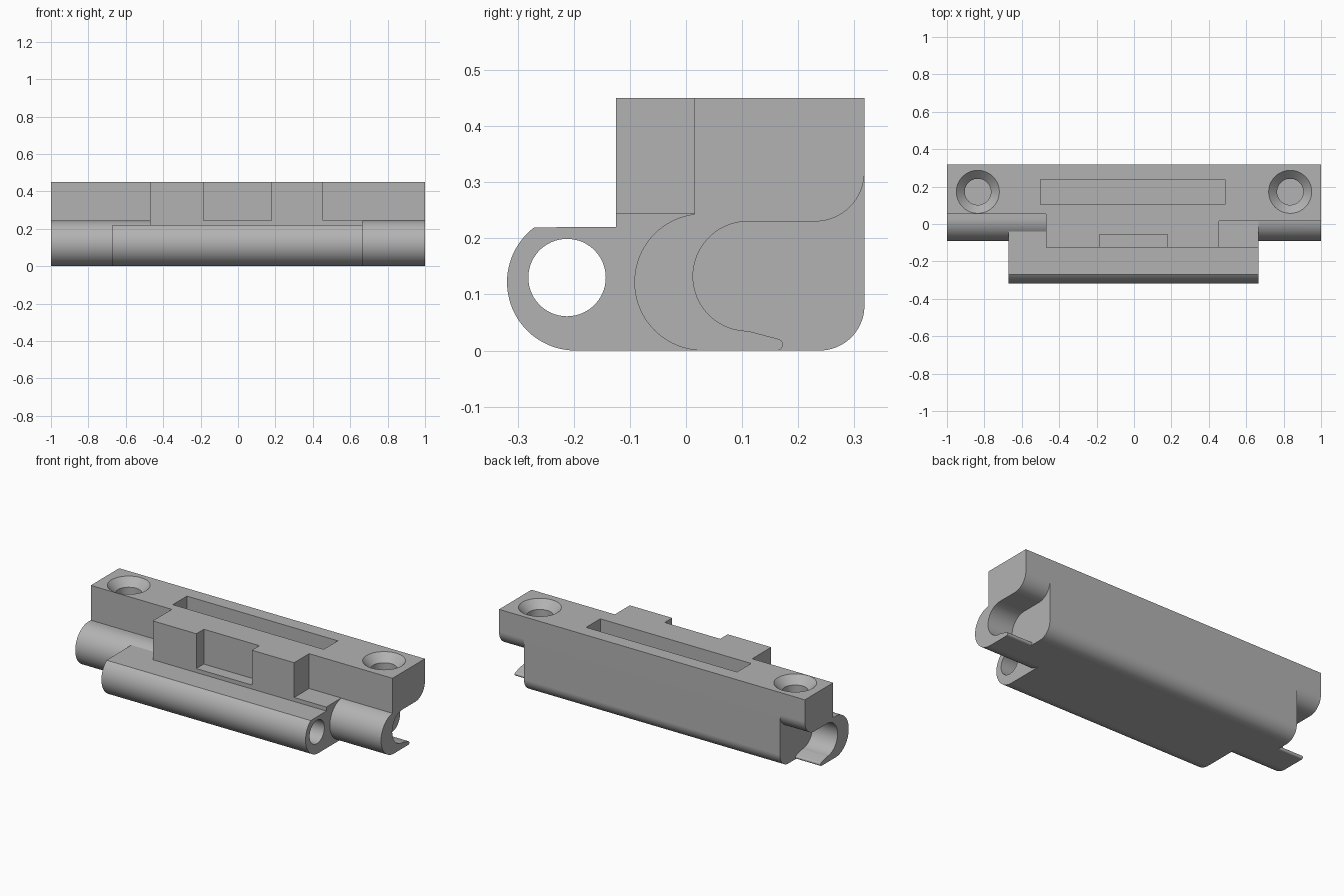
import bpy, bmesh
from math import cos, sin, radians
from mathutils import Matrix

cube = bpy.data.objects.get("Cube")
if cube:
    bpy.data.objects.remove(cube, do_unlink=True)

grey = bpy.data.materials.new("plain grey")
grey.use_nodes = True
grey.diffuse_color = (0.45, 0.45, 0.45, 1)
grey.node_tree.nodes["Principled BSDF"].inputs["Base Color"].default_value = grey.diffuse_color


def arc(cy, cz, r, start, end, steps=24):
    """Points on an arc in the y-z plane."""
    angles = [radians(start + (end - start) * i / steps) for i in range(steps + 1)]
    return [(cy + r * cos(a), cz + r * sin(a)) for a in angles]


def finish(name, bm):
    bmesh.ops.recalc_face_normals(bm, faces=bm.faces)
    mesh = bpy.data.meshes.new(name)
    bm.to_mesh(mesh)
    bm.free()
    mesh.materials.append(grey)
    obj = bpy.data.objects.new(name, mesh)
    bpy.context.collection.objects.link(obj)
    return obj


def prism(name, x0, x1, profile):
    """Extrude a y-z profile along x."""
    bm = bmesh.new()
    face = bm.faces.new([bm.verts.new((x0, y, z)) for y, z in profile])
    grown = bmesh.ops.extrude_face_region(bm, geom=[face])["geom"]
    verts = [v for v in grown if isinstance(v, bmesh.types.BMVert)]
    bmesh.ops.translate(bm, verts=verts, vec=(x1 - x0, 0, 0))
    return finish(name, bm)


def box(name, x0, x1, y0, y1, z0, z1):
    return prism(name, x0, x1, [(y0, z0), (y1, z0), (y1, z1), (y0, z1)])


def cone(name, x, y, z0, z1, r0, r1):
    bm = bmesh.new()
    bmesh.ops.create_cone(bm, cap_ends=True, segments=64, radius1=r0, radius2=r1, depth=z1 - z0,
                          matrix=Matrix.Translation((x, y, (z0 + z1) / 2)))
    return finish(name, bm)


def combine(target, part, operation):
    """Apply a boolean and discard the helper part."""
    mod = target.modifiers.new(part.name, 'BOOLEAN')
    mod.operation, mod.solver, mod.object = operation, 'EXACT', part
    bpy.context.view_layer.objects.active = target
    bpy.ops.object.modifier_apply(modifier=mod.name)
    bpy.data.objects.remove(part, do_unlink=True)


TOP, BACK, R = 0.45, 0.318, 0.122

# Long body with a rounded front nose and rounded lower back edge
body = prism("hinge_body", -1, 1,
             [(0.053, TOP), (0.053, 2 * R)] + arc(0.03, R, R, 90, 270, 40)
             + arc(0.238, 0.08, 0.08, -90, 0) + [(BACK, TOP)])

# Front barrel, clasp block and ledges
barrel = [p for p in arc(-0.197, R, R, 127, 270, 36)]
additions = [
    prism("barrel", -0.67, 0.665, [(0.1, 0.222)] + barrel + [(0.1, 0)]),
    box("clasp_block", -0.47, 0.455, -0.125, 0.15, 0.15, TOP),
    box("right_shoulder", 0.44, 1, 0.015, 0.15, 0.235, TOP),
    box("ledge", 0.44, 0.665, -0.125, 0.1, 0.15, 2 * R),
]
for part in additions:
    combine(body, part, 'UNION')

# Pin hole, clasp recess and top slot
cutters = [
    prism("pin_hole", -0.8, 0.8, arc(-0.212, 0.13, 0.069, 0, 354, 59)),
    box("clasp_recess", -0.185, 0.178, -0.2, -0.055, 2 * R, 0.6),
    box("top_slot", -0.5, 0.487, 0.105, 0.237, 0.2, 0.6),
]

# Open hooks and countersunk screw holes at both ends
hook_gap = ([(0.162, -0.1)] + arc(0.162, 0.0105, 0.0105, -90, 75, 10)
            + arc(0.11, 0.1325, 0.0975, 270, 90, 40)
            + arc(0.23, 0.318, 0.088, -90, 0) + [(0.4, 0.318), (0.4, -0.1)])
for side in (-1, 1):
    cutters += [
        prism("hook_gap", side * 0.837, side * 1.1, hook_gap),
        cone("screw_bore", side * 0.835, 0.172, 0.27, 0.41, 0.07, 0.07),
        cone("countersink", side * 0.835, 0.172, 0.405, 0.47, 0.07, 0.135),
    ]
for part in cutters:
    combine(body, part, 'DIFFERENCE')

# Smooth the curved walls and keep flat faces crisp
bpy.ops.object.select_all(action='DESELECT')
body.select_set(True)
bpy.context.view_layer.objects.active = body
bpy.ops.object.shade_smooth_by_angle(angle=radians(25))
normals = body.modifiers.new("even_shading", 'WEIGHTED_NORMAL')
normals.keep_sharp = True
